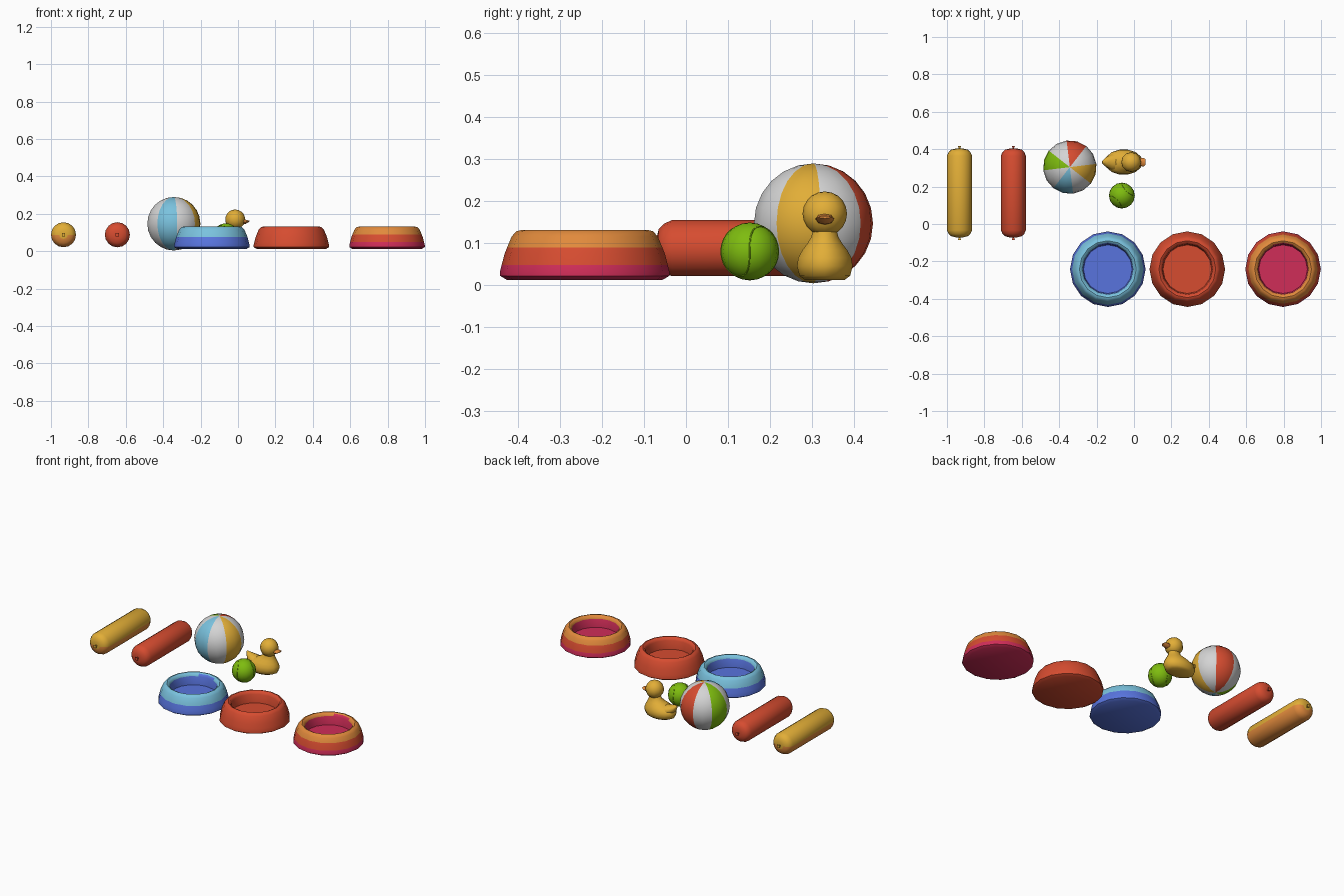
import bpy, bmesh, math
from mathutils import Vector

if "Cube" in bpy.data.objects:
    bpy.data.objects.remove(bpy.data.objects["Cube"])


def lin(c):
    c /= 255
    return c / 12.92 if c < 0.04045 else ((c + 0.055) / 1.055) ** 2.4


def material(name, r, g, b):
    m = bpy.data.materials.new(name)
    m.diffuse_color = (lin(r), lin(g), lin(b), 1)
    m.use_nodes = True
    m.node_tree.nodes["Principled BSDF"].inputs["Base Color"].default_value = m.diffuse_color
    return m


RED = material("red", 214, 76, 48)
YELLOW = material("yellow", 226, 174, 55)
ORANGE = material("orange", 225, 138, 60)
CRIMSON = material("crimson", 208, 45, 88)
BLUE = material("blue", 88, 116, 222)
SKY = material("light blue", 122, 194, 222)
GREEN = material("green", 126, 188, 15)
WHITE = material("white", 212, 212, 212)


def finish(name, bm, mats, rule=None, angle=40):
    bmesh.ops.recalc_face_normals(bm, faces=bm.faces)
    if rule:
        for f in bm.faces:
            f.material_index = rule(f)
    me = bpy.data.meshes.new(name)
    bm.to_mesh(me)
    bm.free()
    for m in mats:
        me.materials.append(m)
    ob = bpy.data.objects.new(name, me)
    bpy.context.collection.objects.link(ob)
    bpy.ops.object.select_all(action='DESELECT')
    ob.select_set(True)
    bpy.context.view_layer.objects.active = ob
    bpy.ops.object.shade_smooth_by_angle(angle=math.radians(angle))
    return ob


def loft(name, rings, n, mats, rule=None, angle=40, turn=0.0):
    """Skin elliptical rings, each (centre, axis u, axis v), with capped ends."""
    bm = bmesh.new()
    loops = []
    for c, u, v in rings:
        c, u, v = Vector(c), Vector(u), Vector(v)
        loops.append([bm.verts.new(c + u * math.cos(a) + v * math.sin(a))
                      for a in (math.tau * i / n + turn for i in range(n))])
    for a, b in zip(loops, loops[1:]):
        for i in range(n):
            j = (i + 1) % n
            bm.faces.new((a[i], a[j], b[j], b[i]))
    bm.faces.new(loops[0])
    bm.faces.new(loops[-1])
    return finish(name, bm, mats, rule, angle)


def sphere(name, c, r, u, v, mats, rule=None, spin=0.0):
    bm = bmesh.new()
    bmesh.ops.create_uvsphere(bm, u_segments=u, v_segments=v, radius=r)
    ca, sa = math.cos(spin), math.sin(spin)
    for w in bm.verts:
        x, y, z = w.co
        w.co = Vector((x * ca - y * sa, x * sa + y * ca, z)) + Vector(c)
    return finish(name, bm, mats, rule)


# Bowls: one turned profile, coloured in height bands, inside uses the last colour
PROFILE = [(0.185, 0.012), (0.202, 0.022), (0.202, 0.032), (0.198, 0.048),
           (0.191, 0.075), (0.185, 0.09), (0.174, 0.116), (0.163, 0.128),
           (0.152, 0.131), (0.142, 0.126), (0.135, 0.112), (0.130, 0.06)]


def bowl(name, x, mats, limits):
    def rule(f):
        c = f.calc_center_median()
        r = math.hypot(c.x - x, c.y + 0.24)
        if r < 0.1345:
            return len(limits)
        return sum(c.z < h for h in limits)
    loft(name, [((x, -0.2415, z), (r, 0, 0), (0, r, 0)) for r, z in PROFILE],
         16, mats, rule)


bowl("blue_bowl", -0.14, [SKY, BLUE], [0.075])
bowl("red_bowl", 0.285, [RED], [])
bowl("striped_bowl", 0.797, [ORANGE, RED, CRIMSON], [0.09, 0.048])

# Sausages: rounded rolls along y with small square tied ends
ZS, YS = 0.088, 0.166
HALF = [(0.237, 0.022), (0.231, 0.045), (0.219, 0.058), (0.199, 0.067)]


def sausage(name, x, mats, rule=None):
    prof = [(-d, r) for d, r in HALF] + [(d, r) for d, r in reversed(HALF)]
    loft(name, [((x, YS + d, ZS), (r, 0, 0), (0, 0, r)) for d, r in prof],
         16, mats, rule)
    for side, label in ((-1, "front"), (1, "back")):
        loft(f"{name}_{label}_knot",
             [((x, YS + side * d, ZS), (r, 0, 0), (0, 0, r))
              for d, r in ((0.23, 0.007), (0.241, 0.006), (0.252, 0.013))],
             4, mats[:1], None, 20, math.pi / 4)


sausage("yellow_sausage", -0.933, [YELLOW, ORANGE],
        lambda f: int(f.calc_center_median().z < ZS - 0.001))
sausage("red_sausage", -0.645, [RED])

# Beach ball with eight alternating panels
BX, BY = -0.343, 0.304
START = math.radians(-38)


def panel(f):
    c = f.calc_center_median()
    a = (math.atan2(c.y - BY, c.x - BX) - START) % math.tau
    k = int(a / (math.pi / 4))
    return 0 if k % 2 else 1 + k // 2


sphere("beach_ball", (BX, BY, 0.147), 0.143, 16, 12,
       [WHITE, YELLOW, RED, GREEN, SKY], panel, START)

# Tennis ball with raised seam
TC = Vector((-0.065, 0.152, 0.08))
sphere("tennis_ball", TC, 0.069, 16, 12, [GREEN])
cu = bpy.data.curves.new("tennis_ball_seam", 'CURVE')
cu.dimensions = '3D'
cu.bevel_depth = 0.0018
cu.bevel_resolution = 1
sp = cu.splines.new('POLY')
sp.points.add(47)
sp.use_cyclic_u = True
for i, p in enumerate(sp.points):
    t = math.tau * i / 48
    d = Vector((0.75 * math.cos(t) + 0.25 * math.cos(3 * t),
                0.75 * math.sin(t) - 0.25 * math.sin(3 * t),
                0.866 * math.sin(2 * t)))
    p.co = (*(TC + d * 0.0685), 1)
cu.materials.append(GREEN)
bpy.context.collection.objects.link(bpy.data.objects.new("tennis_ball_seam", cu))

# Duck body: level slices (height, centre x, half length, half width)
DY = 0.331
loft("duck_body",
     [((cx, DY, z), (hl, 0, 0), (0, hw, 0)) for z, cx, hl, hw in
      [(0.012, -0.055, 0.070, 0.048), (0.022, -0.055, 0.092, 0.062),
       (0.045, -0.055, 0.102, 0.068), (0.065, -0.054, 0.098, 0.065),
       (0.083, -0.044, 0.080, 0.055), (0.100, -0.028, 0.054, 0.042),
       (0.115, -0.020, 0.039, 0.033), (0.135, -0.017, 0.033, 0.028)]],
     14, [YELLOW], None, 50)

# Duck tail curling up at the back
loft("duck_tail",
     [((x, DY, z), (0, w, 0), (h * 0.4, 0, h)) for x, z, w, h in
      [(-0.085, 0.058, 0.052, 0.032), (-0.125, 0.070, 0.040, 0.028),
       (-0.152, 0.086, 0.024, 0.018), (-0.170, 0.104, 0.006, 0.005)]],
     10, [YELLOW], None, 50)

# Duck head and beak
sphere("duck_head", (-0.015, DY, 0.17), 0.053, 12, 10, [YELLOW])
loft("duck_beak",
     [((x, DY, z), (0, w, 0), (0, 0, h)) for x, z, w, h in
      [(0.020, 0.158, 0.022, 0.015), (0.040, 0.157, 0.022, 0.012),
       (0.052, 0.159, 0.023, 0.006), (0.062, 0.162, 0.014, 0.003)]],
     8, [ORANGE], None, 50)
